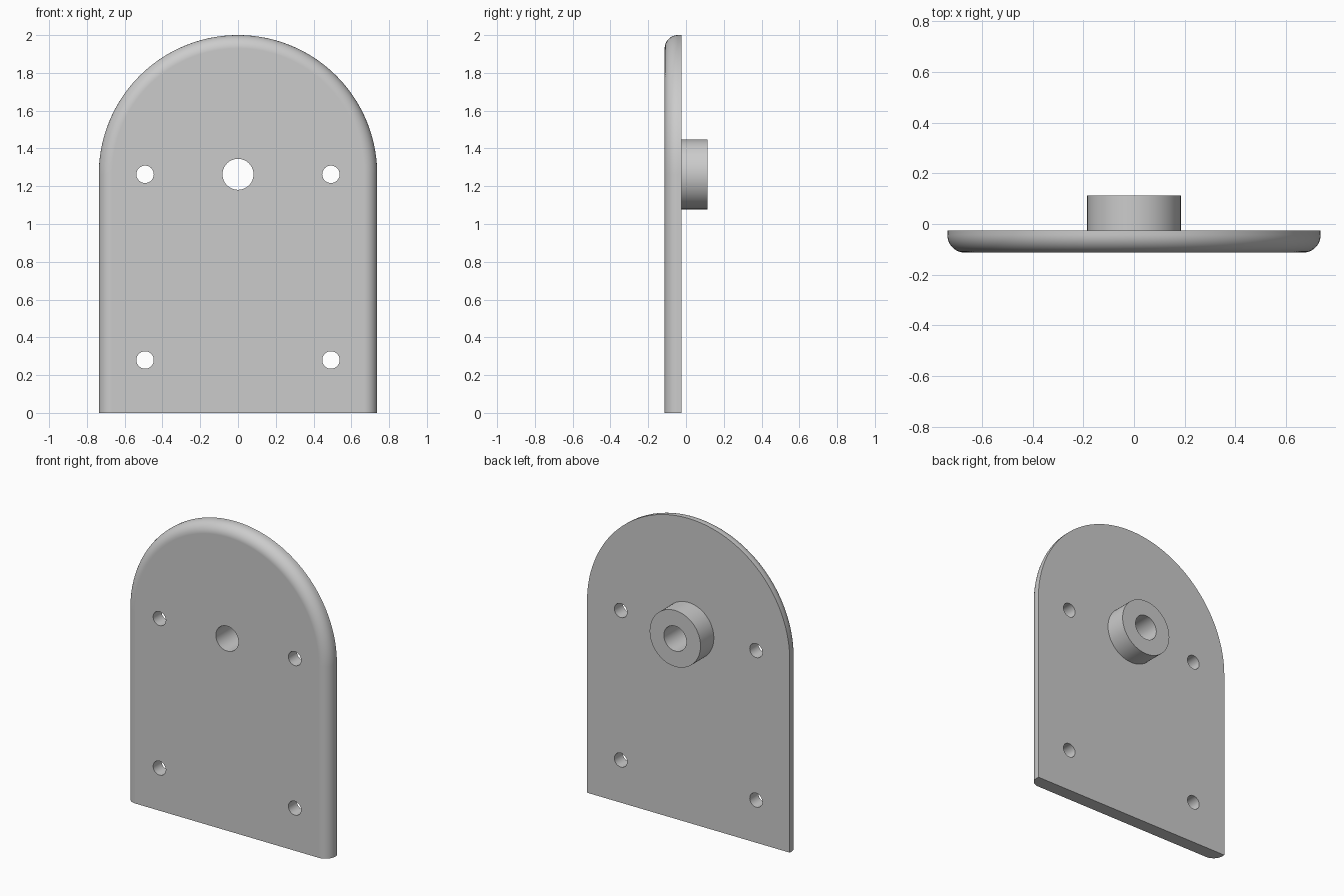
import bpy, bmesh, math
from mathutils import Matrix, Vector

if "Cube" in bpy.data.objects:
    bpy.data.objects.remove(bpy.data.objects["Cube"])

R = 0.737                 # half width and arch radius
CZ = 2 - R                # arch centre height
FRONT, BACK, BOSS_END = -0.113, -0.025, 0.113
FILLET = 0.07
BORE, BOSS_R, SCREW_R = 0.082, 0.185, 0.046

grey = bpy.data.materials.new("light grey")
grey.use_nodes = True
colour = (0.6, 0.6, 0.6, 1)
grey.diffuse_color = colour
grey.node_tree.nodes["Principled BSDF"].inputs["Base Color"].default_value = colour


def make_object(name, bm):
    bmesh.ops.recalc_face_normals(bm, faces=bm.faces)
    mesh = bpy.data.meshes.new(name)
    bm.to_mesh(mesh)
    bm.free()
    mesh.materials.append(grey)
    obj = bpy.data.objects.new(name, mesh)
    bpy.context.collection.objects.link(obj)
    return obj


def activate(obj):
    bpy.ops.object.select_all(action='DESELECT')
    obj.select_set(True)
    bpy.context.view_layer.objects.active = obj


def shade(obj):
    activate(obj)
    bpy.ops.object.shade_smooth_by_angle(angle=math.radians(30))
    obj.modifiers.new("even shading", 'WEIGHTED_NORMAL').keep_sharp = True


def outline(bm, radius, y, steps=96):
    """Arched outline standing on the ground."""
    points = [(radius, y, 0)]
    for i in range(steps + 1):
        a = math.pi * i / steps
        points.append((radius * math.cos(a), y, CZ + radius * math.sin(a)))
    points.append((-radius, y, 0))
    return [bm.verts.new(p) for p in points]


# Arched plate: stacked outlines rounding over towards the front
bm = bmesh.new()
rings = [outline(bm, R, BACK)]
for i in range(13):
    a = math.pi / 2 * i / 12
    rings.append(outline(bm, R - FILLET * (1 - math.cos(a)),
                         FRONT + FILLET * (1 - math.sin(a))))
for low, high in zip(rings, rings[1:]):
    for j in range(len(low) - 1):
        bm.faces.new((low[j], low[j + 1], high[j + 1], high[j]))
bm.faces.new(rings[0])
bm.faces.new(rings[-1])
bm.faces.new([r[0] for r in rings] + [r[-1] for r in reversed(rings)])
plate = make_object("arched_plate", bm)

# Centre bore and four screw holes
bm = bmesh.new()
holes = [(0, CZ, BORE)] + [(x, z, SCREW_R) for x in (-0.492, 0.492) for z in (0.28, CZ)]
for x, z, radius in holes:
    place = Matrix.Translation((x, (FRONT + BACK) / 2, z)) @ Matrix.Rotation(math.pi / 2, 4, 'X')
    bmesh.ops.create_cone(bm, cap_ends=True, segments=64, radius1=radius,
                          radius2=radius, depth=0.3, matrix=place)
cutter = make_object("hole_cutter", bm)
cutter.hide_render = True
cut = plate.modifiers.new("holes", 'BOOLEAN')
cut.operation = 'DIFFERENCE'
cut.solver = 'EXACT'
cut.object = cutter
activate(plate)
bpy.ops.object.modifier_apply(modifier=cut.name)
bpy.data.objects.remove(cutter)
shade(plate)

# Hollow boss on the back, spun from its section
bm = bmesh.new()
section = [(BORE, BACK), (BORE, BOSS_END), (BOSS_R, BOSS_END), (BOSS_R, BACK)]
verts = [bm.verts.new((r, y, CZ)) for r, y in section]
edges = [bm.edges.new(pair) for pair in zip(verts, verts[1:])]
bmesh.ops.spin(bm, geom=verts + edges, cent=Vector((0, 0, CZ)), axis=(0, 1, 0),
               angle=math.tau, steps=64)
bmesh.ops.remove_doubles(bm, verts=bm.verts, dist=0.0001)
boss = make_object("back_boss", bm)
# An open tube needs its end ring facing outwards
end = max(boss.data.polygons, key=lambda f: f.center.y)
if end.normal.y < 0:
    boss.data.flip_normals()
shade(boss)
